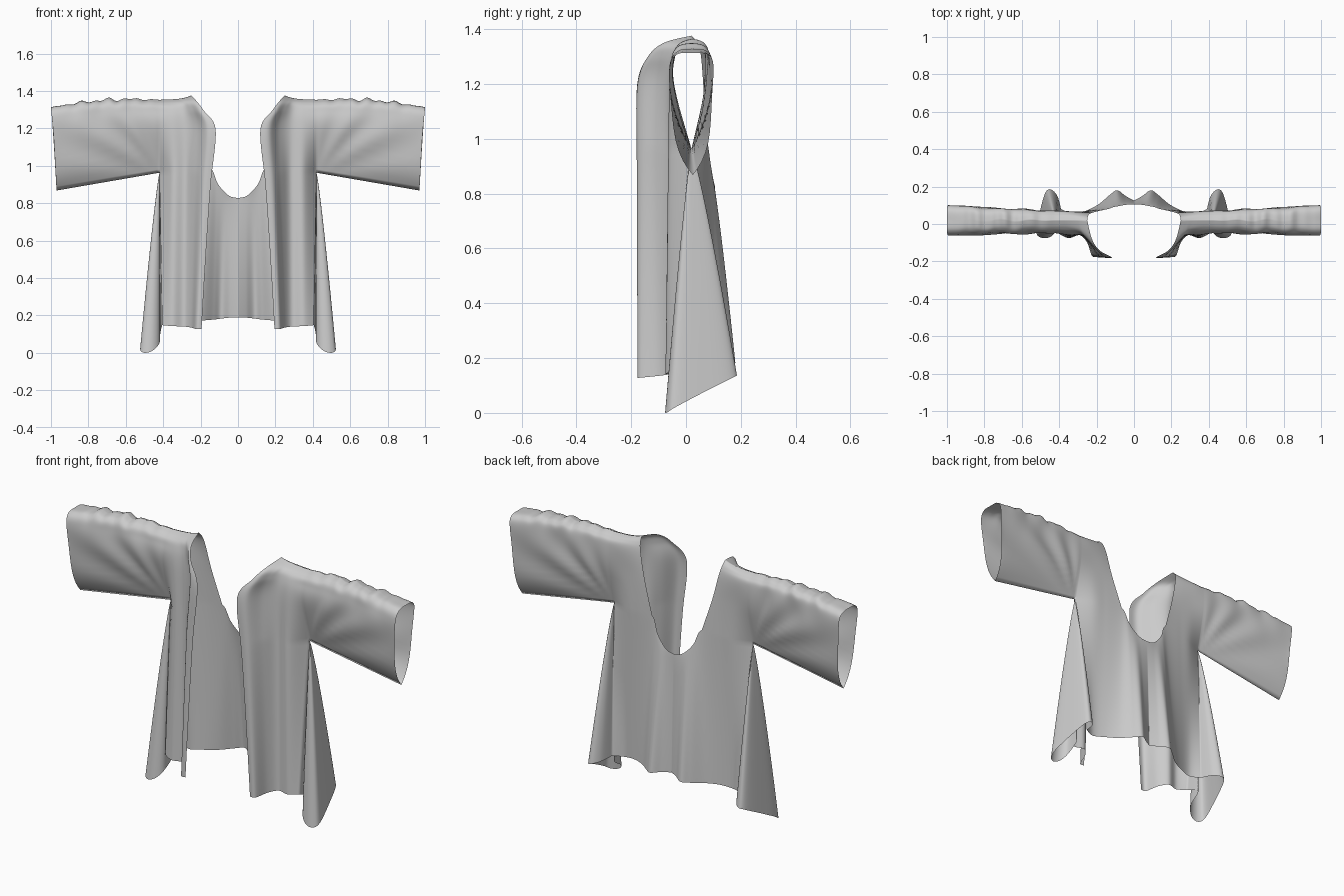
import bpy, bmesh, math
from mathutils import Vector

if "Cube" in bpy.data.objects:
    bpy.data.objects.remove(bpy.data.objects["Cube"])


def spline(pts, n):
    """Catmull-Rom through the points, n samples per span."""
    p = [Vector(q) for q in pts]
    p = [p[0]] + p + [p[-1]]
    out = []
    for i in range(1, len(p) - 2):
        a, b, c, d = p[i - 1:i + 3]
        for k in range(n):
            t = k / n
            out.append(0.5 * (2 * b + (c - a) * t + (2 * a - 5 * b + 4 * c - d) * t * t
                              + (3 * b - a - 3 * c + d) * t ** 3))
    return out + [p[-2].copy()]


def flat(z, *xy):
    return [(x, y, z) for x, y in xy]


bm = bmesh.new()


def skin(rows):
    vs = [[bm.verts.new(p) for p in r] for r in rows]
    for r, s in zip(vs, vs[1:]):
        for i in range(len(r) - 1):
            bm.faces.new((r[i], r[i + 1], s[i + 1], s[i]))


def drape(top, hem, steps=40, power=0.85):
    """Hanging cloth: folds open out between the top row and the hem."""
    rows = []
    for j in range(steps + 1):
        t = j / steps
        e = t ** power
        rows.append([Vector((a.x + (b.x - a.x) * e, a.y + (b.y - a.y) * e, a.z + (b.z - a.z) * t))
                     for a, b in zip(top, hem)])
    skin(rows)


def rise(rows, m=8):
    """Upper panel lofted smoothly through sampled rows."""
    cols = [spline(c, m) for c in zip(*rows)]
    skin(list(zip(*cols)))
    return cols


armpit = (.42, .02, .965)
seam_front, seam_back = (.405, -.05, .15), (.39, .08, .16)

# lower front panel
front_top = spline(flat(.965, (.14, -.18), (.185, -.172), (.23, -.11), (.28, -.06), (.35, -.06)) + [armpit], 6)
front_hem = spline([(.195, -.175, .13), (.225, -.17, .13), (.25, -.10, .137), (.29, -.06, .143),
                    (.35, -.075, .145), seam_front], 6)
drape(front_top, front_hem)

# side fold hanging from the armpit
side_hem = spline([seam_front, (.415, .03, .11), (.42, -.04, .055), (.455, -.072, .015), (.50, -.072, .002),
                   (.523, -.04, .022), (.505, .06, .075), (.475, .165, .128), (.445, .185, .14),
                   (.41, .15, .15), seam_back], 6)
drape([Vector(armpit)] * len(side_hem), side_hem)

# lower back panel, its inner top edge following the neckline
back_top = spline([armpit, (.33, .06, .97), (.25, .07, .98), (.15, .078, .99), (.11, .09, .91),
                   (.075, .097, .865), (.04, .103, .838), (0, .105, .83)], 10)
back_hem = spline([seam_back, (.33, .055, .16), (.26, .07, .17), (.19, .105, .175), (.13, .155, .18),
                   (.09, .18, .185), (.045, .15, .19), (0, .125, .19)], 10)
drape(back_top, back_hem)

# upper front panel with the collar edge
shoulder = spline([(.25, .02, 1.378), (.265, .02, 1.372), (.29, .02, 1.365), (.32, .02, 1.36),
                   (.36, .02, 1.357), (.42, .02, 1.355)], 6)
front_cols = rise([
    front_top,
    spline(flat(1.2, (.12, -.178), (.17, -.168), (.22, -.10), (.28, -.06), (.35, -.06), (.42, -.045)), 6),
    spline(flat(1.3, (.185, -.14), (.21, -.128), (.245, -.085), (.29, -.05), (.35, -.045), (.42, -.04)), 6),
    spline([(.225, -.08, 1.352), (.24, -.075, 1.348), (.27, -.05, 1.343), (.30, -.03, 1.34),
            (.36, -.02, 1.337), (.42, -.02, 1.335)], 6),
    shoulder])

# upper back panel
back_cols = rise([
    back_top[:31],
    spline(flat(1.17, (.42, .065), (.34, .065), (.26, .065), (.205, .065)), 10),
    spline(flat(1.3, (.42, .07), (.36, .068), (.29, .062), (.235, .055)), 10),
    spline([(.42, .052, 1.337), (.36, .052, 1.34), (.30, .048, 1.345), (.246, .042, 1.35)], 10),
    shoulder[::-1]])

# sleeve from the armhole loop to the cuff
armhole = front_cols[-1] + back_cols[0][::-1][1:]
cuff = spline([(.97, .025, .87), (.985, -.045, 1.14), (.995, -.06, 1.26), (1, -.035, 1.308), (1, .02, 1.315),
               (1, .08, 1.308), (.995, .1, 1.26), (.985, .08, 1.12), (.97, .025, .87)], 8)
rows, steps = [], 48
half = len(armhole) // 2
for j in range(steps + 1):
    s = j / steps
    lo = armhole[0].z + (cuff[0].z - armhole[0].z) * s
    hi = armhole[half].z + (cuff[half].z - armhole[half].z) * s
    row = []
    for k, (a, b) in enumerate(zip(armhole, cuff)):
        p = a.lerp(b, s)
        p.y = a.y + (b.y - a.y) * s ** 1.3
        h = max(0, min(1, (p.z - lo) / (hi - lo)))
        side = 0 if k in (0, half, 2 * half) else (-1 if k < half else 1)
        p.y += side * s * .07 * h * (1 - h) ** 3 * 4
        # creases radiating from the armpit and small puckers along the top
        ang = math.atan2(p.z - .95, p.x - .41)
        p.y += side * .007 * math.sin(13 * ang + 1) * math.sin(math.pi * s) ** .6 * math.sin(math.pi * h)
        p.z += .02 * h * math.sin(math.pi * s)
        p.z += .006 * h ** 8 * math.sin(math.pi * s) * (math.sin(47 * p.x) + math.sin(83 * p.x + 1))
        p.y += .006 * h ** 6 * math.sin(math.pi * s) * math.sin(38 * p.x + 9 * p.z)
        row.append(p)
    rows.append(row)
skin(rows)

# weld the half garment, then mirror it
bmesh.ops.remove_doubles(bm, verts=bm.verts, dist=1e-5)
bmesh.ops.recalc_face_normals(bm, faces=bm.faces)
low = min(v.co.z for v in bm.verts)
for v in bm.verts:
    v.co.z -= low
me = bpy.data.meshes.new("open_robe")
bm.to_mesh(me)
bm.free()
me.shade_smooth()
robe = bpy.data.objects.new("open_robe", me)
bpy.context.collection.objects.link(robe)
mirror = robe.modifiers.new("mirror", 'MIRROR')
mirror.merge_threshold = 1e-4
